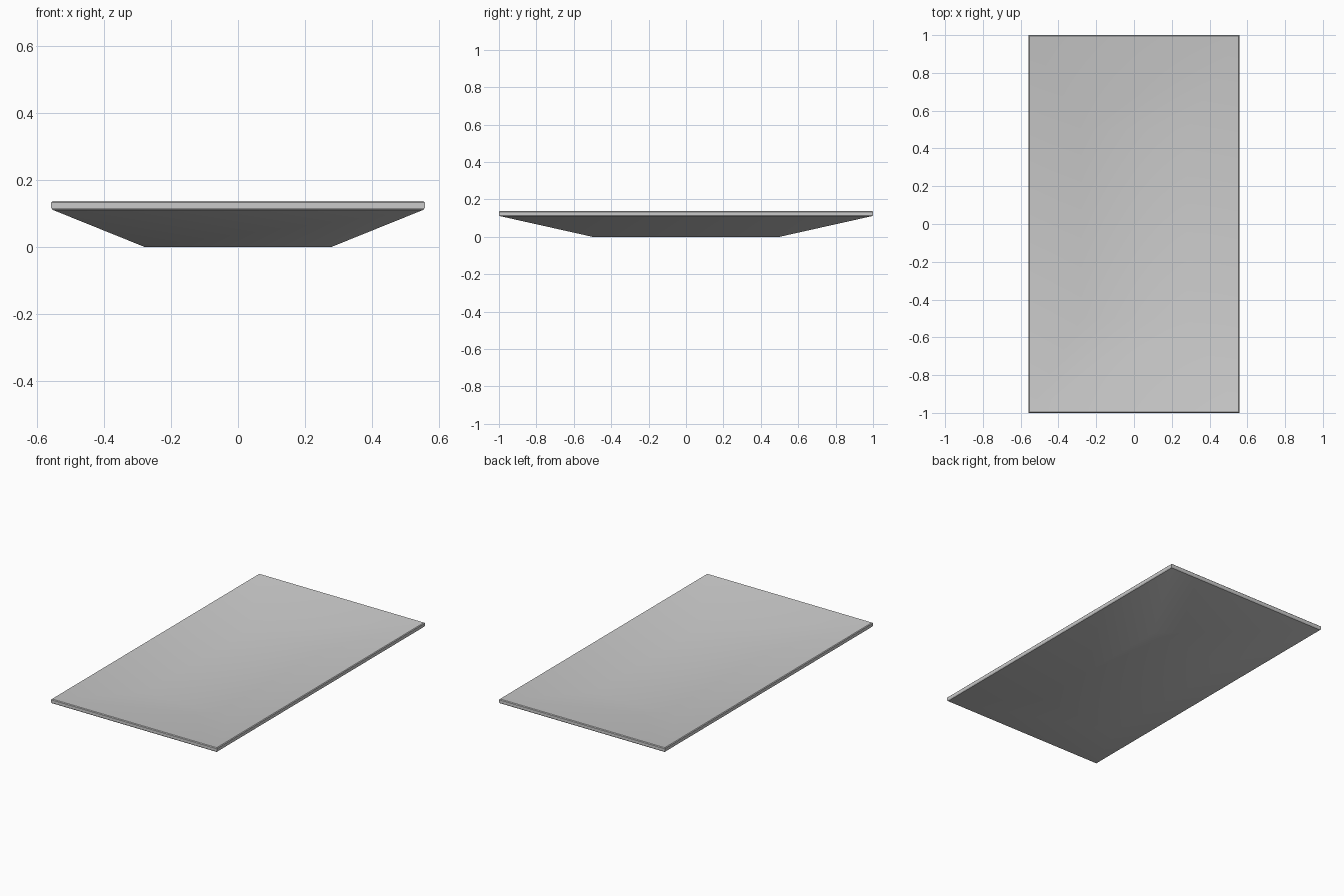
import bpy, bmesh

if "Cube" in bpy.data.objects:
    bpy.data.objects.remove(bpy.data.objects["Cube"])

HX, HY = 0.558, 1.0      # half width, half length
TOP, RIM = 0.137, 0.024  # overall height, rim height
FLOOR = 0.06             # height of the inner floor
C = 0.004                # rim softening


def ring(bm, hx, hy, z):
    return [bm.verts.new((sx * hx, sy * hy, z))
            for sx, sy in ((-1, -1), (1, -1), (1, 1), (-1, 1))]


def loft(name, levels):
    """Closed shell through rectangular rings, capped at both ends."""
    bm = bmesh.new()
    rings = [ring(bm, *lv) for lv in levels]
    for a, b in zip(rings, rings[1:]):
        for i in range(4):
            j = (i + 1) % 4
            bm.faces.new((a[i], a[j], b[j], b[i]))
    bm.faces.new(rings[0][::-1])
    bm.faces.new(rings[-1])
    bmesh.ops.recalc_face_normals(bm, faces=bm.faces)
    me = bpy.data.meshes.new(name)
    bm.to_mesh(me)
    bm.free()
    ob = bpy.data.objects.new(name, me)
    bpy.context.collection.objects.link(ob)
    return ob


# Shallow rectangular tray: sloping outside, thin rim, sloping hollow inside
tray = loft("shallow_tray", [
    (HX / 2, HY / 2, 0.0),                # outer base
    (HX - C, HY - C, TOP - RIM - 0.002),  # end of the outer slope
    (HX, HY, TOP - RIM + C),              # rim bottom
    (HX, HY, TOP - C),                    # rim top
    (HX - C, HY - C, TOP),                # inner lip
    (HX / 2, HY / 2, FLOOR),              # inner floor
])

bpy.context.view_layer.objects.active = tray
tray.select_set(True)
bpy.ops.object.shade_smooth_by_angle()
